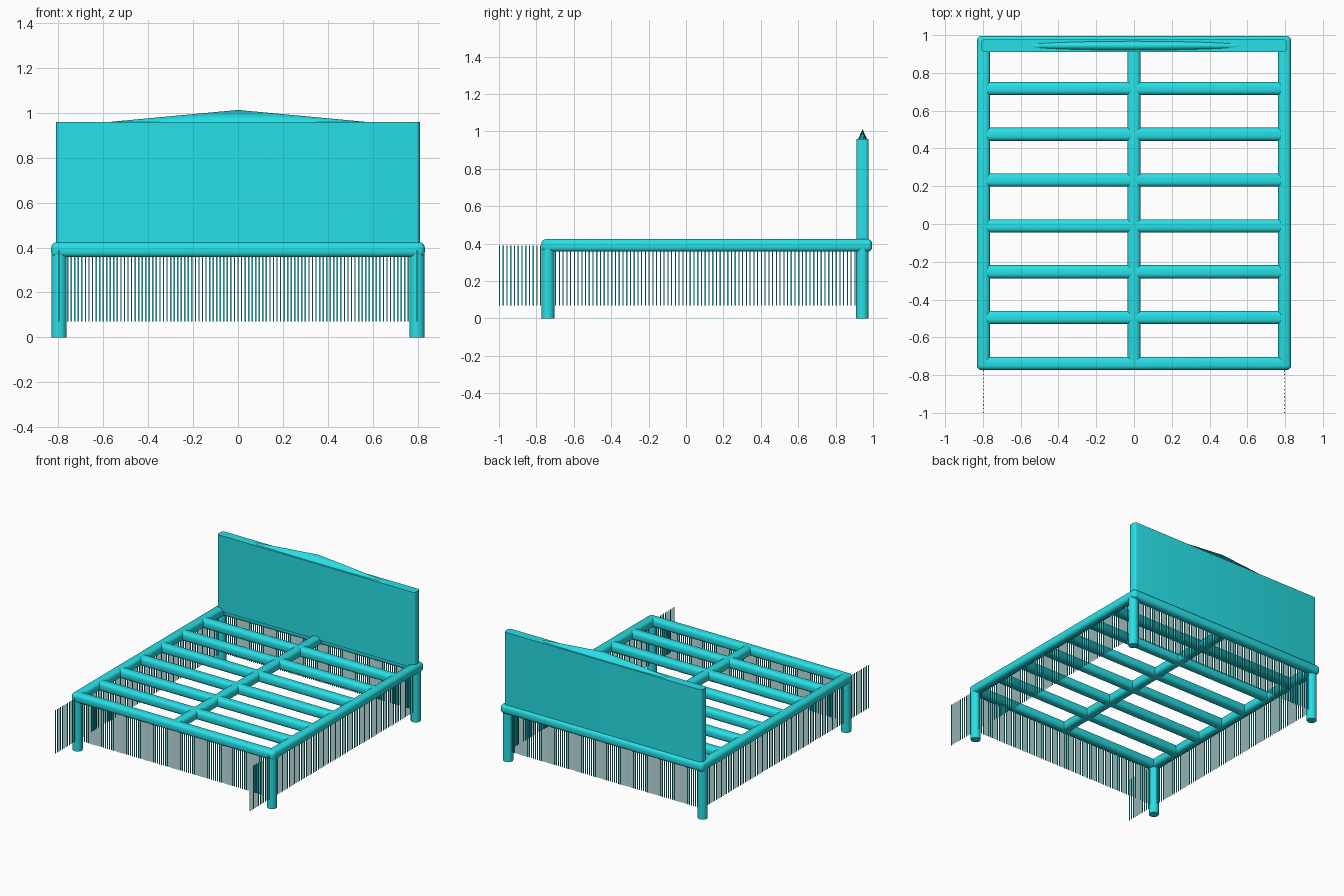
import bpy, bmesh, math
from mathutils import Matrix

if "Cube" in bpy.data.objects:
    bpy.data.objects.remove(bpy.data.objects["Cube"])

mat = bpy.data.materials.new("turquoise")
mat.diffuse_color = (0.02, 0.75, 0.80, 1)
mat.use_nodes = True
mat.node_tree.nodes["Principled BSDF"].inputs["Base Color"].default_value = mat.diffuse_color


def finish(name, bm, smooth=True):
    me = bpy.data.meshes.new(name)
    bm.to_mesh(me)
    bm.free()
    ob = bpy.data.objects.new(name, me)
    bpy.context.collection.objects.link(ob)
    me.materials.append(mat)
    if smooth:
        bpy.ops.object.select_all(action='DESELECT')
        ob.select_set(True)
        bpy.context.view_layer.objects.active = ob
        bpy.ops.object.shade_smooth_by_angle(angle=math.radians(35))
    return ob


def add_box(bm, lo, hi):
    c = [(a + b) / 2 for a, b in zip(lo, hi)]
    s = [b - a for a, b in zip(lo, hi)]
    bmesh.ops.create_cube(bm, size=1, matrix=Matrix.Translation(c) @ Matrix.Diagonal((*s, 1)))


def bar(name, lo, hi, bevel=0.024, axes=(0, 1, 2)):
    """Box whose edges running along the given axes are rounded."""
    bm = bmesh.new()
    add_box(bm, lo, hi)
    edges = []
    for e in bm.edges:
        d = e.verts[1].co - e.verts[0].co
        if max(range(3), key=lambda i: abs(d[i])) in axes:
            edges.append(e)
    bmesh.ops.bevel(bm, geom=edges, offset=bevel, segments=4, profile=0.5, affect='EDGES')
    return finish(name, bm)


Z0, Z1, H = 0.357, 0.424, 0.035
FRONT, BACK, SIDE = -0.738, 0.960, 0.797

# Legs
for yn, y in (("front", -0.738), ("back", 0.943)):
    for xn, x in (("left", -SIDE), ("right", SIDE)):
        bm = bmesh.new()
        bmesh.ops.create_cone(bm, cap_ends=True, segments=24, radius1=0.034, radius2=0.034,
                              depth=0.39, matrix=Matrix.Translation((x, y, 0.195)))
        finish(f"{yn}_{xn}_leg", bm)

# Side rails and centre beam
for n, x in (("left_rail", -SIDE), ("right_rail", SIDE), ("centre_beam", 0)):
    bar(n, (x - H, FRONT - H, Z0), (x + H, BACK + H, Z1))

# Front rail, slats and back rail, evenly spaced
for i in range(8):
    y = FRONT + (BACK - FRONT) * i / 7
    end = i in (0, 7)
    w = SIDE + H if end else SIDE
    name = {0: "front_rail", 7: "back_rail"}.get(i, f"slat_{i}")
    bar(name, (-w, y - H, Z0), (w, y + H, Z1))

# Headboard panel with rounded upright edges
bar("headboard", (-0.81, 0.911, 0.40), (0.81, 0.977, 0.96), bevel=0.018, axes=(2,))

# Flattened cone forming the peak of the headboard
bm = bmesh.new()
bmesh.ops.create_cone(bm, cap_ends=True, segments=32, radius1=1, radius2=0, depth=1,
                      matrix=Matrix.Translation((0, 0.944, 0.985))
                      @ Matrix.Diagonal((0.60, 0.025, 0.056, 1)))
finish("headboard_peak", bm)

# Fringe of thin hanging strands on all four sides
def fringe(name, axis, fixed, start, stop, step):
    bm = bmesh.new()
    n = round((stop - start) / step)
    for i in range(n + 1):
        t = start + step * i
        c, h = ((t, fixed), (0.003, 0.002)) if axis == 0 else ((fixed, t), (0.002, 0.003))
        add_box(bm, (c[0] - h[0], c[1] - h[1], 0.07), (c[0] + h[0], c[1] + h[1], 0.39))
    finish(name, bm, smooth=False)


fringe("front_fringe", 0, FRONT, -0.79, 0.79, 0.0158)
fringe("back_fringe", 0, 0.95, -0.79, 0.79, 0.0158)
fringe("left_fringe", 1, -SIDE, -0.997, 0.943, 0.02)
fringe("right_fringe", 1, SIDE, -0.997, 0.943, 0.02)
